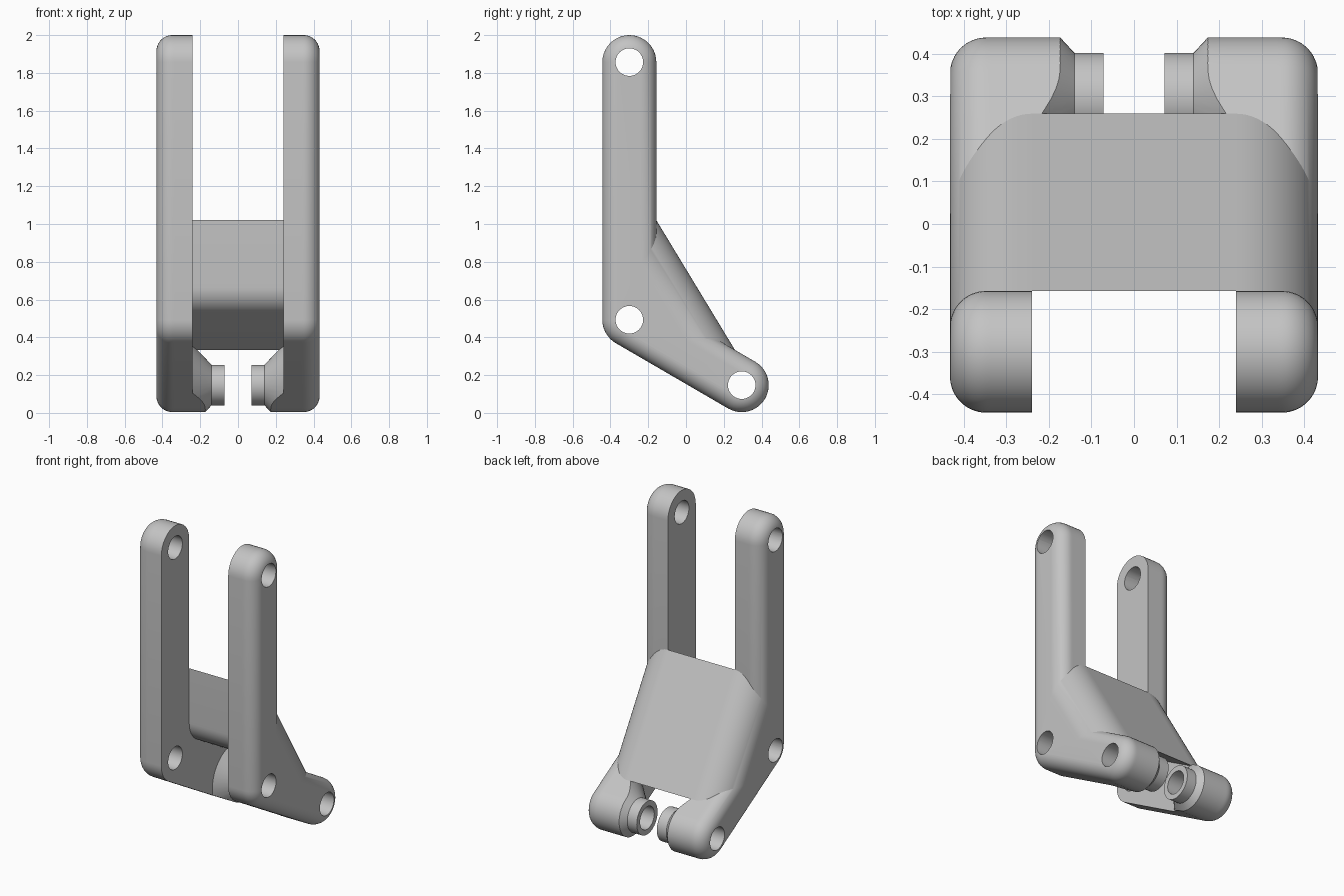
import bpy
import bmesh
from math import sin, cos, pi, sqrt, atan2
from mathutils import Vector

cube = bpy.data.objects.get("Cube")
if cube:
    bpy.data.objects.remove(cube, do_unlink=True)

grey = bpy.data.materials.new("light_grey")
grey.use_nodes = True
grey.diffuse_color = (0.55, 0.55, 0.55, 1)
grey.node_tree.nodes["Principled BSDF"].inputs["Base Color"].default_value = grey.diffuse_color

# Pivot centres in the side plane (y, z) and main sizes
TOP, HEEL, TOE = Vector((-0.3, 1.857)), Vector((-0.3, 0.493)), Vector((0.295, 0.147))
RAD, HOLE = 0.143, 0.073
INNER, OUTER, EDGE = 0.24, 0.432, 0.085
WIDE = OUTER - INNER

along = (TOE - HEEL).normalized()
ARM_N = Vector((-along.y, along.x))
ARM_A = atan2(ARM_N.y, ARM_N.x)
UP_N = Vector((1, 0))
SLOPE_TOP, SLOPE_END = Vector((-0.157, 1.02)), Vector((0.255, 0.34))
run = (SLOPE_END - SLOPE_TOP).normalized()
SLOPE_N = Vector((-run.y, run.x))


def arc(c, r, a, b, n):
    return [c + r * Vector((cos(a + (b - a) * i / n), sin(a + (b - a) * i / n)))
            for i in range(n + 1)]


def meet(n, c, m, d):
    """Point where the lines n.p = c and m.p = d cross."""
    det = n.x * m.y - n.y * m.x
    return Vector(((c * m.y - d * n.y) / det, (n.x * d - m.x * c) / det))


def profile(edge=0.0, slope=0.0):
    """Side outline, drawn in by one depth at the edge and another on the slope."""
    r = RAD - edge
    s = SLOPE_N.dot(SLOPE_TOP) - slope
    pts = arc(TOP, r, 0, pi, 20)
    pts += arc(HEEL, r, pi, pi + ARM_A, 8)
    pts += arc(TOE, r, pi + ARM_A, 2 * pi + ARM_A, 20)
    pts.append(meet(SLOPE_N, s, ARM_N, ARM_N.dot(TOE) + r))
    pts.append(meet(UP_N, TOP.x + r, SLOPE_N, s))
    return pts


def loft(name, rings):
    """Closed solid through (x, outline) rings."""
    bm = bmesh.new()
    loops = [[bm.verts.new((x, p.x, p.y)) for p in pts] for x, pts in rings]
    for a, b in zip(loops, loops[1:]):
        for i in range(len(a)):
            j = (i + 1) % len(a)
            bm.faces.new((a[i], a[j], b[j], b[i]))
    bm.faces.new(loops[0][::-1])
    bm.faces.new(loops[-1])
    bmesh.ops.recalc_face_normals(bm, faces=bm.faces)
    mesh = bpy.data.meshes.new(name)
    bm.to_mesh(mesh)
    bm.free()
    obj = bpy.data.objects.new(name, mesh)
    obj.data.materials.append(grey)
    bpy.context.collection.objects.link(obj)
    return obj


def rod(name, c, sections):
    return loft(name, [(x, arc(c, r, 0, 2 * pi, 40)[:-1]) for x, r in sections])


def activate(obj):
    bpy.ops.object.select_all(action='DESELECT')
    obj.select_set(True)
    bpy.context.view_layer.objects.active = obj


def cut(obj, tool, operation='DIFFERENCE'):
    tool.hide_render = True
    mod = obj.modifiers.new("cut", 'BOOLEAN')
    mod.operation, mod.solver, mod.object = operation, 'EXACT', tool
    activate(obj)
    bpy.ops.object.modifier_apply(modifier=mod.name)
    bpy.data.objects.remove(tool, do_unlink=True)


def finish(obj, mirror=True):
    activate(obj)
    if mirror:
        mod = obj.modifiers.new("mirror", 'MIRROR')
        mod.use_clip = False
        mod.use_mirror_merge = False
        bpy.ops.object.modifier_apply(modifier=mod.name)
    bpy.ops.object.shade_smooth_by_angle(angle=0.35)


def fillet(r, x):
    """Depth of a rounded outer edge of radius r at position x."""
    t = max(0.0, x - (OUTER - r))
    return r - sqrt(max(0.0, r * r - t * t))


# Side arms: outline with rounded outer edges, broader rounding on the slope
steps = [INNER + WIDE * sin(pi / 2 * i / 24) for i in range(25)]
arms = loft("side_arms", [(x, profile(fillet(EDGE, x), fillet(WIDE, x))) for x in steps])
for centre in (TOP, HEEL, TOE):
    cut(arms, rod("hole_cutter", centre, [(0.0, HOLE), (0.6, HOLE)]))
finish(arms)

# Pivot bosses: cone and collar trimmed to the arm outline
boss = rod("pivot_bosses", TOE, [(0.072, 0.107), (0.14, 0.107), (INNER, 0.215)])
cut(boss, loft("trim", [(0.0, profile()), (0.4, profile())]), 'INTERSECT')
cut(boss, rod("hole_cutter", TOE, [(0.0, HOLE), (0.6, HOLE)]))
finish(boss)

# Bridge: sloped web between the arms with a rounded lower front edge
BEND = 0.156
line = ARM_N.dot(TOE) + RAD
bend = meet(UP_N, TOP.x + RAD + BEND, ARM_N, line + BEND)
section = [SLOPE_TOP] + arc(bend, BEND, pi, pi + ARM_A, 10)
section.append(meet(SLOPE_N, SLOPE_N.dot(SLOPE_TOP), ARM_N, line))
bridge = loft("bridge", [(-INNER, section), (INNER, section)])
finish(bridge, mirror=False)
